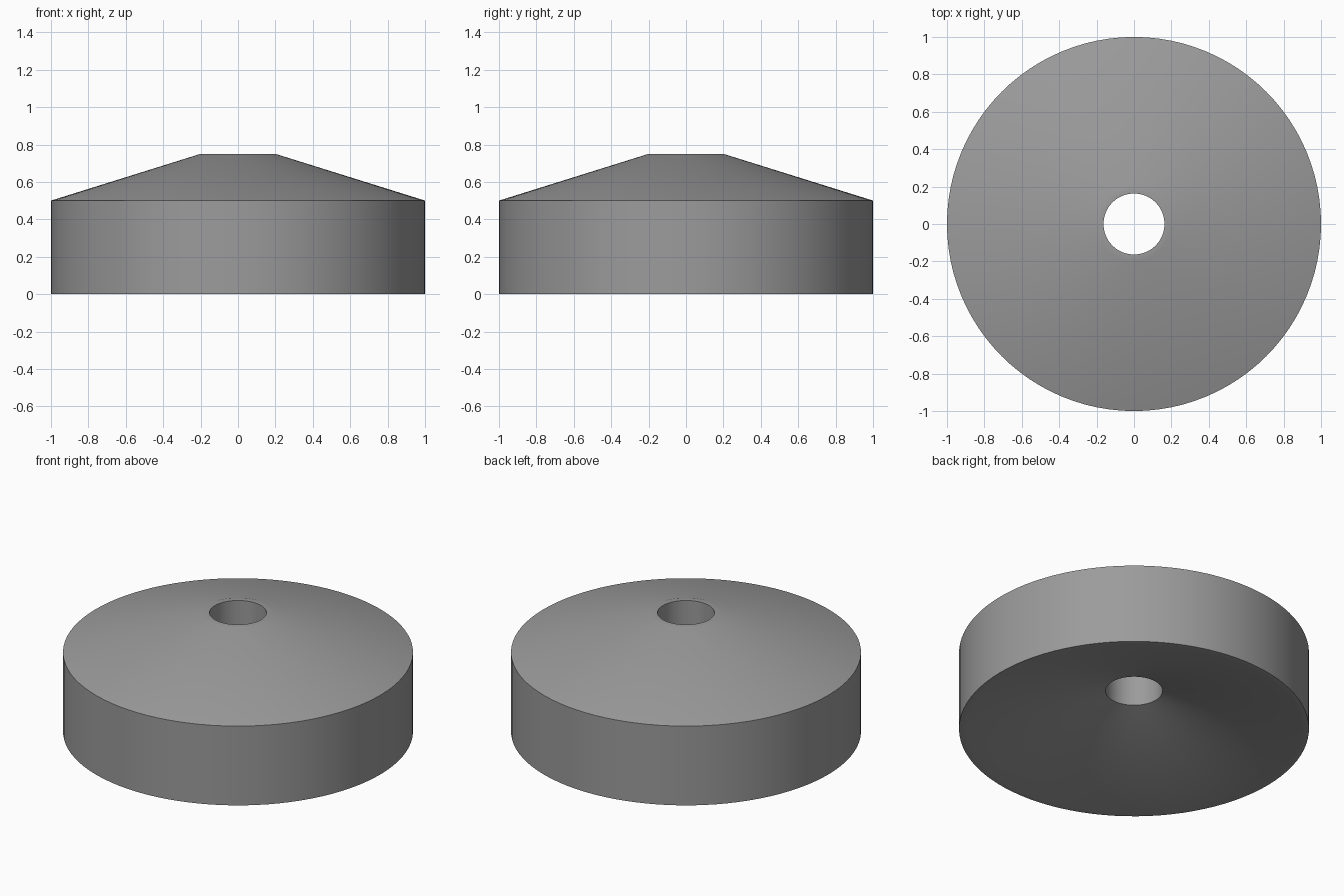
import bpy, bmesh, math

if "Cube" in bpy.data.objects:
    bpy.data.objects.remove(bpy.data.objects["Cube"])

SEGMENTS = 96

# Closed cross-section (radius, height): a conical disc with a centre bore
PROFILE = [
    (0.163, 0.25),  # bore, bottom edge
    (0.96, 0.0),    # hollow underside meets the foot rim
    (1.0, 0.0),     # foot rim
    (1.0, 0.5),     # outer wall top
    (0.2, 0.75),    # cone top
    (0.163, 0.75),  # bore, top edge
]

grey = bpy.data.materials.new("grey")
grey.diffuse_color = (0.33, 0.33, 0.33, 1)
grey.use_nodes = True
grey.node_tree.nodes["Principled BSDF"].inputs["Base Color"].default_value = grey.diffuse_color

# Spin the cross-section around the vertical axis
bm = bmesh.new()
rings = []
for i in range(SEGMENTS):
    a = 2 * math.pi * i / SEGMENTS
    rings.append([bm.verts.new((r * math.cos(a), r * math.sin(a), z)) for r, z in PROFILE])
n = len(PROFILE)
for i in range(SEGMENTS):
    p, q = rings[i], rings[(i + 1) % SEGMENTS]
    for j in range(n):
        k = (j + 1) % n
        bm.faces.new((p[j], q[j], q[k], p[k]))
bmesh.ops.recalc_face_normals(bm, faces=bm.faces)

mesh = bpy.data.meshes.new("conical_disc")
bm.to_mesh(mesh)
bm.free()
mesh.materials.append(grey)
disc = bpy.data.objects.new("conical_disc", mesh)
bpy.context.collection.objects.link(disc)

# Smooth walls, crisp rims
bpy.context.view_layer.objects.active = disc
disc.select_set(True)
bpy.ops.object.shade_smooth_by_angle(angle=math.radians(30))
